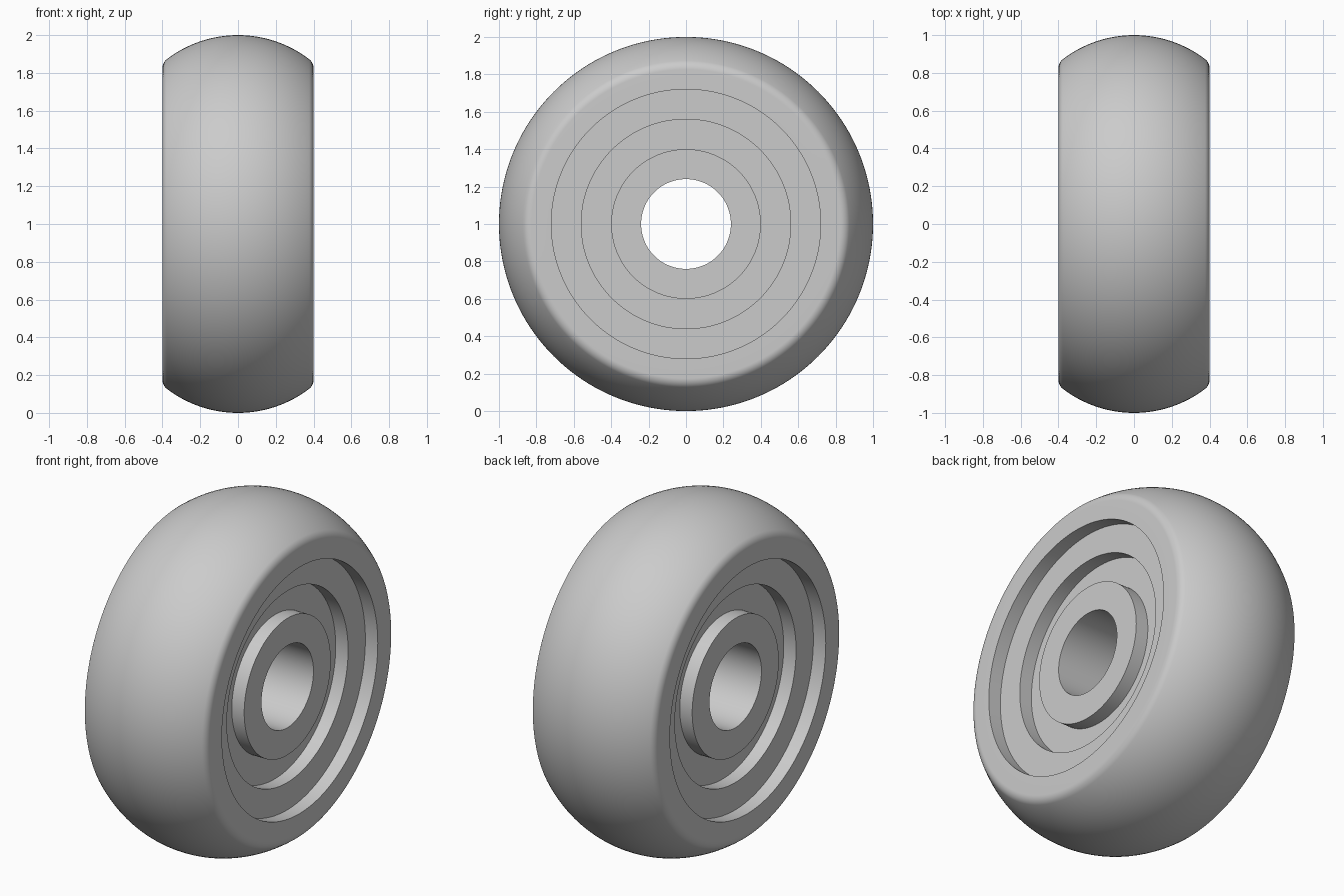
import bpy, bmesh
from math import sin, cos, asin, sqrt, pi, radians
from mathutils import Vector, Matrix

cube = bpy.data.objects.get("Cube")
if cube:
    bpy.data.objects.remove(cube, do_unlink=True)

SEGMENTS = 160
HALF_WIDTH = 0.4
CROWN = 0.62     # radius of the tread's cross-section arc
FILLET = 0.06    # rounding between tread and sidewall

# Single flat colour
grey = bpy.data.materials.new("light_grey")
grey.use_nodes = True
colour = (0.6, 0.6, 0.6, 1)
grey.diffuse_color = colour
grey.node_tree.nodes["Principled BSDF"].inputs["Base Color"].default_value = colour


def arc(cx, cr, radius, start, end, steps):
    """Arc points as (x, radius); angle 0 points outward from the axle."""
    angles = [start + (end - start) * i / steps for i in range(steps + 1)]
    return [(cx + radius * sin(a), cr + radius * cos(a)) for a in angles]


# Tread: a crowned arc blending into a small tangent fillet
crown_r = 1 - CROWN
fillet_x = HALF_WIDTH - FILLET
reach = CROWN - FILLET
blend = asin(fillet_x / reach)
fillet_r = crown_r + sqrt(reach ** 2 - fillet_x ** 2)
half = arc(0, crown_r, CROWN, 0, blend, 16)
half += arc(fillet_x, fillet_r, FILLET, blend, pi / 2, 10)[1:]

# Sidewall, stepped recess, hub and bore
half += [(0.4, 0.72), (0.32, 0.72), (0.32, 0.56), (0.24, 0.56),
         (0.24, 0.4), (0.32, 0.4), (0.32, 0.24)]

# Mirror the half profile to the other side and spin it about the axle
profile = half + [(-x, r) for x, r in reversed(half[1:])]
bm = bmesh.new()
verts = [bm.verts.new((x, 0, r)) for x, r in profile]
edges = [bm.edges.new((v, verts[(i + 1) % len(verts)])) for i, v in enumerate(verts)]
bmesh.ops.spin(bm, geom=verts + edges, cent=(0, 0, 0), axis=(1, 0, 0),
               angle=2 * pi, steps=SEGMENTS, use_merge=False)
bmesh.ops.remove_doubles(bm, verts=bm.verts, dist=0.0001)
bmesh.ops.recalc_face_normals(bm, faces=bm.faces)
bmesh.ops.transform(bm, matrix=Matrix.Translation(Vector((0, 0, 1))), verts=bm.verts)

mesh = bpy.data.meshes.new("wheel")
bm.to_mesh(mesh)
bm.free()
mesh.materials.append(grey)
wheel = bpy.data.objects.new("wheel", mesh)
bpy.context.collection.objects.link(wheel)

# Smooth curved surfaces, keep the step edges crisp
bpy.ops.object.select_all(action='DESELECT')
wheel.select_set(True)
bpy.context.view_layer.objects.active = wheel
bpy.ops.object.shade_smooth_by_angle(angle=radians(30))
